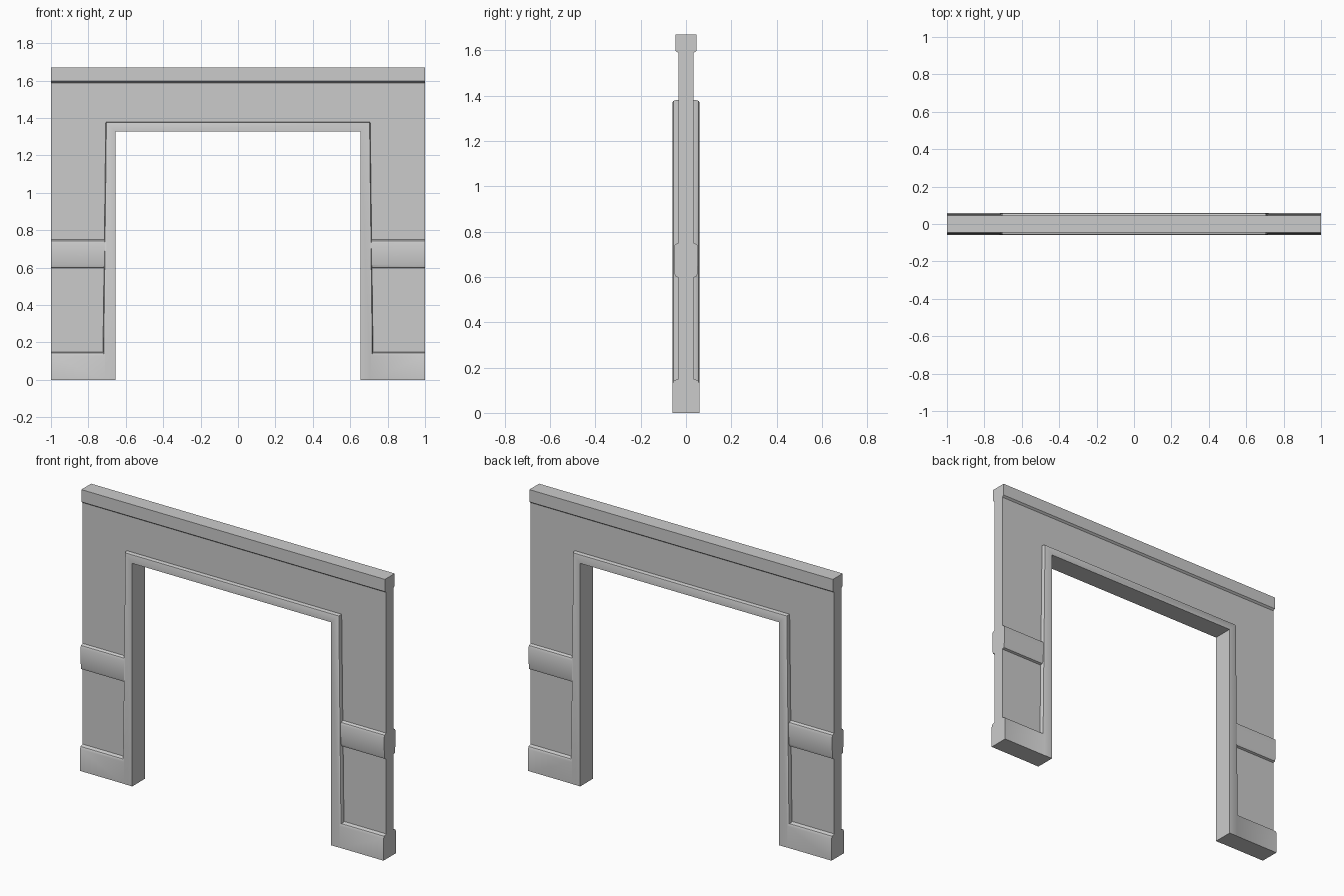
import bpy, bmesh

if "Cube" in bpy.data.objects:
    bpy.data.objects.remove(bpy.data.objects["Cube"])


def loft(name, rings):
    """Join equal-length rings of points into a closed solid."""
    bm = bmesh.new()
    rows = [[bm.verts.new(p) for p in ring] for ring in rings]
    n = len(rows[0])
    for a, b in zip(rows, rows[1:]):
        for i in range(n):
            j = (i + 1) % n
            bm.faces.new((a[i], a[j], b[j], b[i]))
    bm.faces.new(rows[0])
    bm.faces.new(rows[-1])
    bmesh.ops.recalc_face_normals(bm, faces=bm.faces)
    mesh = bpy.data.meshes.new(name)
    bm.to_mesh(mesh)
    bm.free()
    obj = bpy.data.objects.new(name, mesh)
    bpy.context.collection.objects.link(obj)
    return obj


def combine(target, other, operation):
    """Apply a boolean and discard the helper."""
    mod = target.modifiers.new(operation.lower(), 'BOOLEAN')
    mod.object, mod.operation, mod.solver = other, operation, 'EXACT'
    bpy.context.view_layer.objects.active = target
    bpy.ops.object.modifier_apply(modifier=mod.name)
    bpy.data.objects.remove(other)


# Wall: half profile (half depth, height) with skirting, rail and cornice
half = [(0.059, 0), (0.059, 0.13), (0.053, 0.143), (0.034, 0.15),
        (0.034, 0.597), (0.047, 0.602), (0.051, 0.615), (0.054, 0.73),
        (0.049, 0.743), (0.034, 0.75), (0.034, 1.588), (0.046, 1.597), (0.046, 1.67)]
profile = half + [(-y, z) for y, z in reversed(half)]
wall = loft("doorway_wall", [[(x, y, z) for y, z in profile] for x in (-1, 1)])

# Door opening
opening = [(-0.68, -0.1), (0.68, -0.1), (0.68, 1.355), (-0.68, 1.355)]
cutter = loft("opening_cutter", [[(x, y, z) for x, z in opening] for y in (-0.2, 0.2)])
cutter.hide_render = True
combine(wall, cutter, 'DIFFERENCE')

# Door surround: bevelled section swept up, across and down
right = [((0.655, 0), (0.724, 0)), ((0.655, 1.328), (0.707, 1.38))]
stations = right + [((-a, b), (-c, d)) for (a, b), (c, d) in reversed(right)]
edge = [(0, 0.06), (0.78, 0.06), (0.93, 0.056), (1, 0.046)]
section = edge + [(t, -y) for t, y in reversed(edge)]
surround = loft("door_surround", [
    [(a + (c - a) * t, y, b + (d - b) * t) for t, y in section]
    for (a, b), (c, d) in stations])
combine(wall, surround, 'UNION')

# Smooth the rounded mouldings, keep hard corners
wall.select_set(True)
bpy.context.view_layer.objects.active = wall
bpy.ops.object.shade_smooth_by_angle(angle=0.7)
